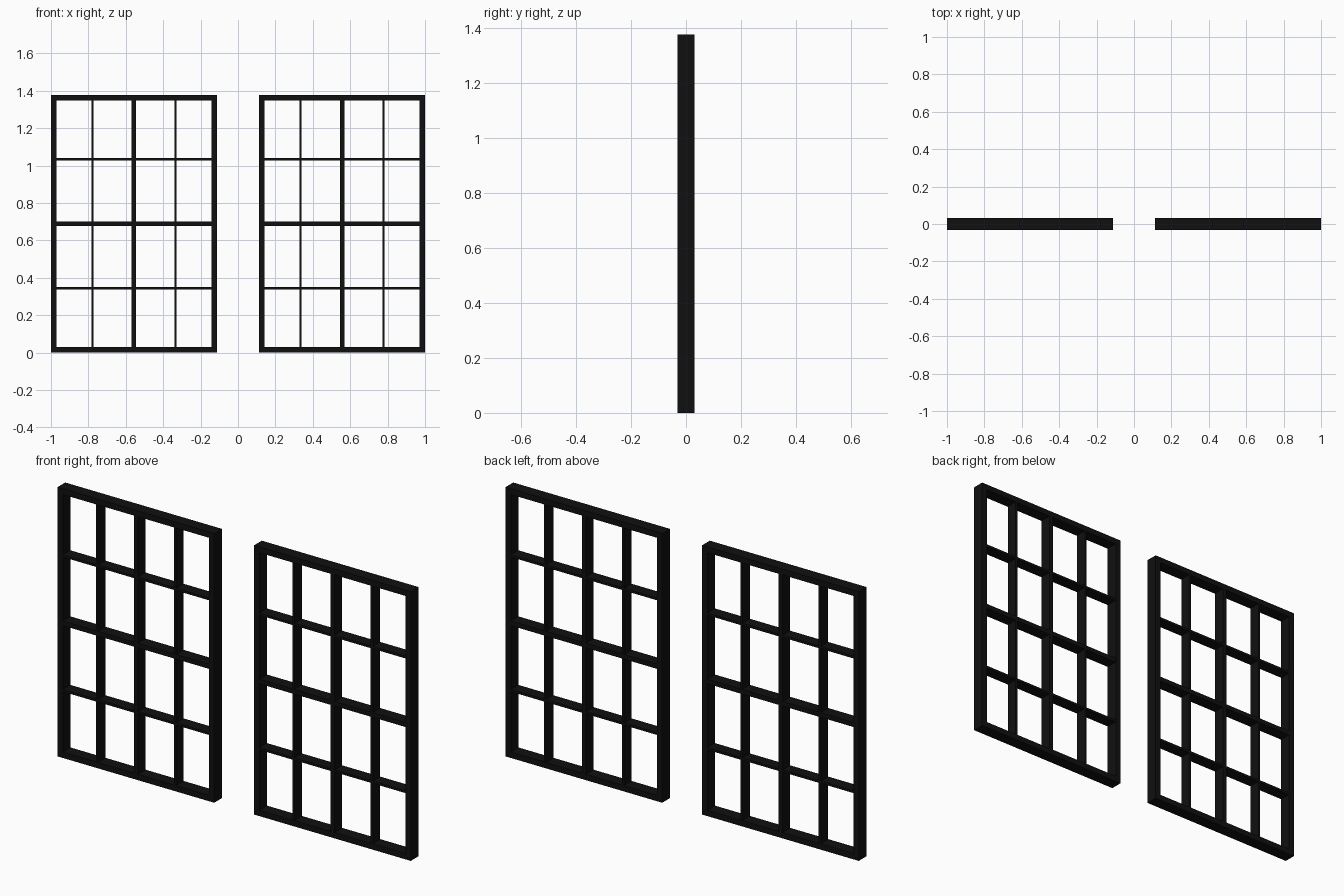
import bpy, bmesh
from mathutils import Matrix

if "Cube" in bpy.data.objects:
    bpy.data.objects.remove(bpy.data.objects["Cube"])

X0, X1 = 0.113, 1.0        # panel inner and outer edge
H = 1.378                  # panel height
DEPTH = 0.062
FRAME, MID, THIN = 0.03, 0.024, 0.012
W = X1 - X0

black = bpy.data.materials.new("black_paint")
black.diffuse_color = (0.005, 0.005, 0.005, 1)
black.use_nodes = True
black.node_tree.nodes["Principled BSDF"].inputs["Base Color"].default_value = black.diffuse_color


def finish(name, bm):
    """Make an object from bm, mirrored to give the second panel."""
    bmesh.ops.recalc_face_normals(bm, faces=bm.faces)
    mesh = bpy.data.meshes.new(name)
    bm.to_mesh(mesh)
    bm.free()
    mesh.materials.append(black)
    obj = bpy.data.objects.new(name, mesh)
    bpy.context.collection.objects.link(obj)
    obj.modifiers.new("second_panel", 'MIRROR').use_axis[0] = True


def bar(name, xa, xb, za, zb, depth):
    bm = bmesh.new()
    m = Matrix.Translation(((xa + xb) / 2, 0, (za + zb) / 2)) \
        @ Matrix.Diagonal((xb - xa, depth, zb - za, 1))
    bmesh.ops.create_cube(bm, size=1, matrix=m)
    finish(name, bm)


# Mitred outer frame: four loops joined into a rectangular ring
bm = bmesh.new()
loops = []
for inset, y in ((0, -DEPTH / 2), (0, DEPTH / 2), (FRAME, DEPTH / 2), (FRAME, -DEPTH / 2)):
    a, b, c, d = X0 + inset, X1 - inset, inset, H - inset
    loops.append([bm.verts.new((x, y, z)) for x, z in ((a, c), (b, c), (b, d), (a, d))])
for i in range(4):
    p, q = loops[i], loops[(i + 1) % 4]
    for k in range(4):
        n = (k + 1) % 4
        bm.faces.new((p[k], p[n], q[n], q[k]))
finish("outer_frame", bm)

# Quarter-spaced bars: heavier in the middle, slim on either side
for i, (label, t) in enumerate((("first_slim", THIN), ("middle", MID), ("last_slim", THIN)), 1):
    x, z = X0 + W * i / 4, H * i / 4
    depth = DEPTH - (0.001 if t == MID else 0.002)
    bar(label + "_upright", x - t / 2, x + t / 2, FRAME, H - FRAME, depth)
    bar(label + "_crossbar", X0 + FRAME, X1 - FRAME, z - t / 2, z + t / 2, depth)
